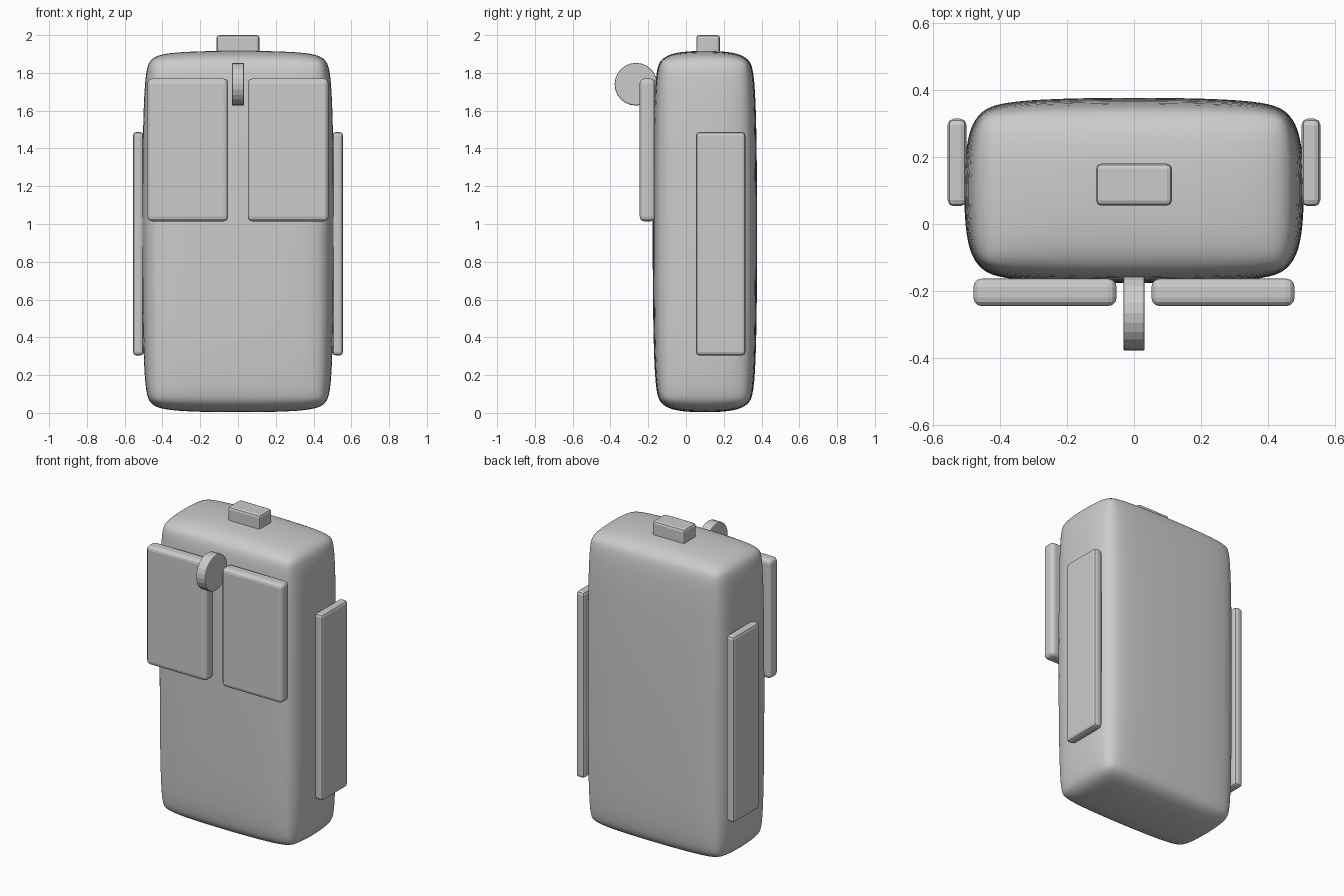
import bpy, math
from mathutils import Vector

if "Cube" in bpy.data.objects:
    bpy.data.objects.remove(bpy.data.objects["Cube"])

grey = bpy.data.materials.new("plain grey")
grey.diffuse_color = (0.6, 0.6, 0.6, 1)
grey.use_nodes = True
grey.node_tree.nodes["Principled BSDF"].inputs["Base Color"].default_value = grey.diffuse_color


def finish(ob, name, bevel, segments):
    ob.name = name
    ob.data.materials.append(grey)
    m = ob.modifiers.new("rounding", 'BEVEL')
    m.width = bevel
    m.segments = segments
    m.limit_method = 'ANGLE'
    m.angle_limit = math.radians(40)
    return ob


def box(name, lo, hi, bevel, segments=2):
    lo, hi = Vector(lo), Vector(hi)
    bpy.ops.mesh.primitive_cube_add(size=1)
    ob = bpy.context.object
    for v in ob.data.vertices:
        v.co = [(a + b) / 2 + c * (b - a) for a, b, c in zip(lo, hi, v.co)]
    return finish(ob, name, bevel, segments)


# softly rounded main body
body = box("body", (-0.51, -0.18, 0.0), (0.51, 0.38, 1.92), 0.14)
sub = body.modifiers.new("smoothing", 'SUBSURF')
sub.levels = sub.render_levels = 3
body.data.polygons.foreach_set("use_smooth", [True] * 6)

# front and side panels, mirrored left and right
for side, label in ((-1, "left"), (1, "right")):
    x0, x1 = sorted((side * 0.052, side * 0.479))
    box(label + "_front_panel", (x0, -0.245, 1.014), (x1, -0.163, 1.77), 0.025, 3)
    x0, x1 = sorted((side * 0.50, side * 0.556))
    box(label + "_side_panel", (x0, 0.053, 0.304), (x1, 0.314, 1.487), 0.018)

# button on top
box("top_button", (-0.113, 0.055, 1.87), (0.113, 0.18, 2.0), 0.015)

# upright disc between the front panels
bpy.ops.mesh.primitive_cylinder_add(vertices=24, radius=0.113, depth=0.064,
                                    location=(0, -0.265, 1.74),
                                    rotation=(0, math.pi / 2, 0))
finish(bpy.context.object, "front_disc", 0.006, 2)
